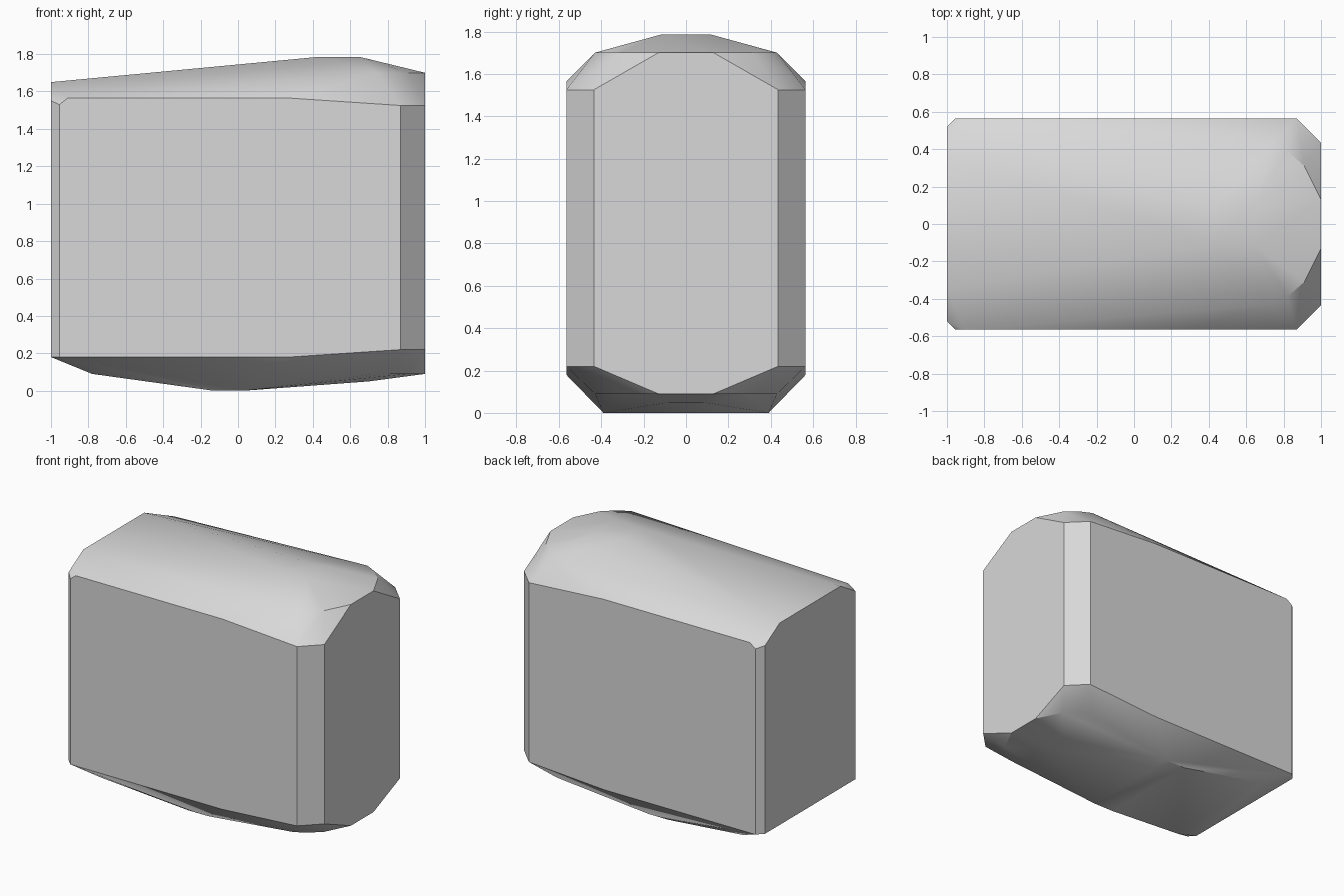
import bpy
import bmesh
import math

cube = bpy.data.objects.get("Cube")
if cube:
    bpy.data.objects.remove(cube, do_unlink=True)

grey = bpy.data.materials.new("light_grey")
grey.use_nodes = True
colour = (0.69, 0.69, 0.69, 1.0)
grey.diffuse_color = colour
grey.node_tree.nodes["Principled BSDF"].inputs["Base Color"].default_value = colour

# Corners of one half of the faceted block, mirrored across y
side_wall = [(x, 0.565, z) for x, z in (
    (-0.955, 0.18), (-0.955, 1.53), (-0.91, 1.565), (0.27, 1.565),
    (0.87, 1.525), (0.87, 0.22), (0.27, 0.18))]
flat_end = [(-1, 0.52, 0.18), (-1, 0.52, 1.55), (-1, 0.35, 1.65)]
bevelled_end = [(1, 0.435, 0.22), (1, 0.435, 1.525)]
rounded_rims = [(x, y, z) for z in (0.09, 1.70) for x, y in (
    (0.74, 0.43), (0.82, 0.39), (0.91, 0.31), (1, 0.13))]
crown = [(0.43, 0.10, 1.785), (0.65, 0.12, 1.785)]
belly = [(-0.78, 0.46, 0.09), (-0.13, 0.39, 0), (0.03, 0.39, 0), (0.70, 0.08, 0.05)]
half = side_wall + flat_end + bevelled_end + rounded_rims + crown + belly

# Wrap the corners in a convex shell and merge its flat facets
bm = bmesh.new()
for x, y, z in half:
    for side in (-1, 1):
        bm.verts.new((x, y * side, z))
hull = bmesh.ops.convex_hull(bm, input=bm.verts[:])
spare = {g for g in hull["geom_interior"] + hull["geom_unused"]
         if isinstance(g, bmesh.types.BMVert)}
bmesh.ops.delete(bm, geom=list(spare), context="VERTS")
bmesh.ops.dissolve_limit(bm, angle_limit=math.radians(0.5),
                         verts=bm.verts[:], edges=bm.edges[:])
bmesh.ops.recalc_face_normals(bm, faces=bm.faces[:])

mesh = bpy.data.meshes.new("faceted_block")
bm.to_mesh(mesh)
bm.free()
mesh.materials.append(grey)
block = bpy.data.objects.new("faceted_block", mesh)
bpy.context.collection.objects.link(block)

# Soft crown and belly, crisp borders
bpy.ops.object.select_all(action="DESELECT")
block.select_set(True)
bpy.context.view_layer.objects.active = block
bpy.ops.object.shade_smooth_by_angle(angle=math.radians(30))
